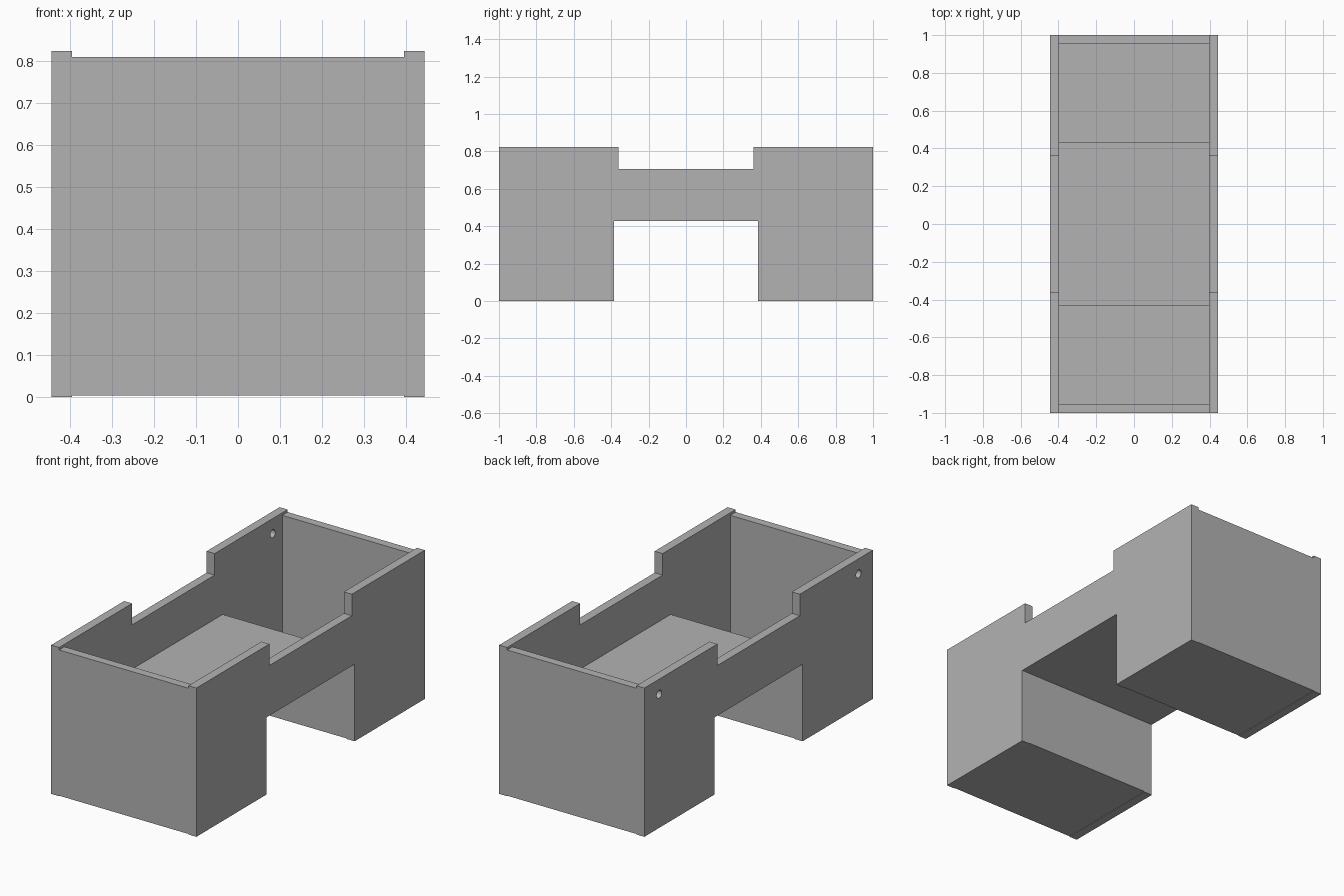
import bpy
import bmesh
import math
from mathutils import Matrix

cube = bpy.data.objects.get("Cube")
if cube:
    bpy.data.objects.remove(cube, do_unlink=True)

mat = bpy.data.materials.new("plain grey")
mat.use_nodes = True
grey = (0.45, 0.45, 0.45, 1)
mat.diffuse_color = grey
mat.node_tree.nodes["Principled BSDF"].inputs["Base Color"].default_value = grey

X_OUT, X_IN = 0.445, 0.396     # outer and inner faces of the side panels
WALL = 0.047                   # end panel thickness
LEG = 0.385                    # inner face of each leg
BRIDGE, FLOOR = 0.427, 0.46    # underside and top of the middle floor
BASE = 0.003                   # small lift of the panels between the sides


def finish(name, bm):
    bmesh.ops.recalc_face_normals(bm, faces=bm.faces)
    mesh = bpy.data.meshes.new(name)
    bm.to_mesh(mesh)
    bm.free()
    mesh.materials.append(mat)
    obj = bpy.data.objects.new(name, mesh)
    bpy.context.collection.objects.link(obj)
    return obj


def box(name, y0, y1, z0, z1):
    """Panel spanning the gap between the two sides."""
    bm = bmesh.new()
    size = Matrix.Diagonal((2 * X_IN, y1 - y0, z1 - z0, 1))
    place = Matrix.Translation((0, (y0 + y1) / 2, (z0 + z1) / 2))
    bmesh.ops.create_cube(bm, size=1, matrix=place @ size)
    return finish(name, bm)


def side_panel(name, x0, x1):
    """Notched side outline, mirrored front to back and extruded."""
    half = [(LEG, BRIDGE), (LEG, 0), (1, 0), (1, 0.824), (0.361, 0.824), (0.361, 0.705)]
    outline = half + [(-y, z) for y, z in reversed(half)]
    bm = bmesh.new()
    face = bm.faces.new([bm.verts.new((x0, y, z)) for y, z in outline])
    ext = bmesh.ops.extrude_face_region(bm, geom=[face])
    verts = [v for v in ext["geom"] if isinstance(v, bmesh.types.BMVert)]
    bmesh.ops.translate(bm, verts=verts, vec=(x1 - x0, 0, 0))
    return finish(name, bm)


# Side panels
left_side = side_panel("left_side", X_IN, X_OUT)
right_side = side_panel("right_side", -X_OUT, -X_IN)

# Two round holes through the right side
bm = bmesh.new()
for y in (-0.875, 0.87):
    turn = Matrix.Translation((-0.42, y, 0.74)) @ Matrix.Rotation(math.pi / 2, 4, "Y")
    bmesh.ops.create_cone(bm, cap_ends=True, segments=24, radius1=0.022,
                          radius2=0.022, depth=0.2, matrix=turn)
cutter = finish("hole_cutter", bm)
cutter.hide_render = True
cut = right_side.modifiers.new("holes", "BOOLEAN")
cut.object = cutter
cut.operation = "DIFFERENCE"
cut.solver = "EXACT"
bpy.context.view_layer.objects.active = right_side
bpy.ops.object.modifier_apply(modifier=cut.name)
bpy.data.objects.remove(cutter, do_unlink=True)

# Middle floor
box("middle_floor", -LEG - WALL, LEG + WALL, BRIDGE, FLOOR)

# End panel, inner leg panel and deep floor at both ends
for end, s in (("front", -1), ("back", 1)):
    def span(a, b):
        return sorted((s * a, s * b))
    box(end + "_panel", *span(1 - WALL, 1), BASE, 0.81)
    box(end + "_leg_inner_panel", *span(LEG, LEG + WALL), BASE, BRIDGE)
    box(end + "_deep_floor", *span(LEG + WALL, 1 - WALL), BASE, 0.04)
